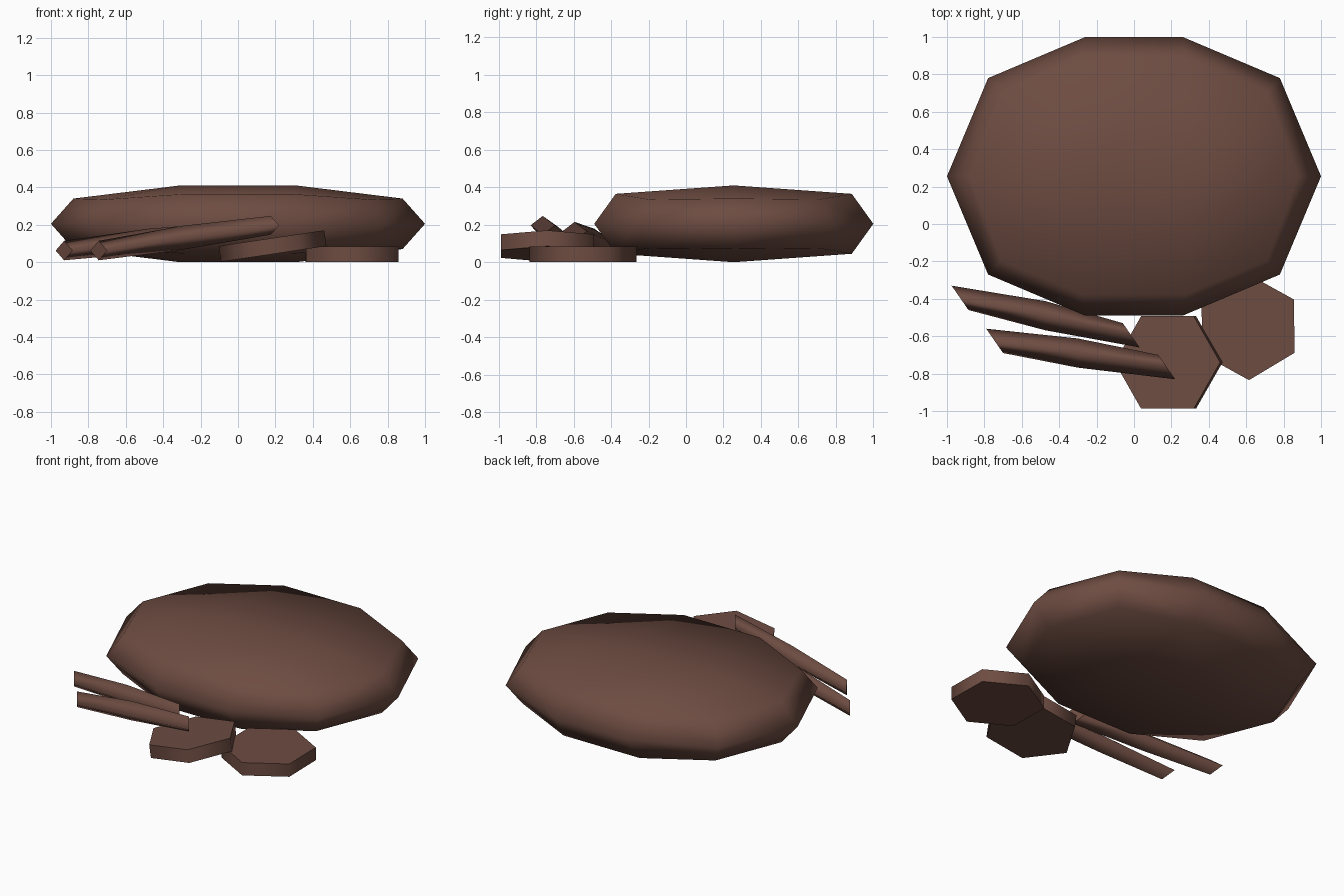
import bpy, bmesh, math
from mathutils import Vector, Matrix

cube = bpy.data.objects.get("Cube")
if cube:
    bpy.data.objects.remove(cube, do_unlink=True)

brown = bpy.data.materials.new("dark_brown")
brown.use_nodes = True
colour = (0.153, 0.072, 0.053, 1)
brown.diffuse_color = colour
brown.node_tree.nodes["Principled BSDF"].inputs["Base Color"].default_value = colour


def finish(name, bm, smooth):
    """Turn a bmesh into an object; smooth is a rule on faces."""
    bmesh.ops.recalc_face_normals(bm, faces=bm.faces)
    for f in bm.faces:
        f.smooth = smooth(f)
    mesh = bpy.data.meshes.new(name)
    bm.to_mesh(mesh)
    bm.free()
    mesh.materials.append(brown)
    obj = bpy.data.objects.new(name, mesh)
    bpy.context.collection.objects.link(obj)
    return obj


# Flattened boulder: rounded block of 3 x 2 x 2 cells.
# Each entry places the cell corner with |column|, |row|, |layer|.
shape = {
    ("in", 0, 1): (0.31, 0, 0.205), ("out", 0, 1): (0.88, 0, 0.135),
    ("in", 1, 1): (0.28, 0.63, 0.16), ("out", 1, 1): (0.71, 0.45, 0.13),
    ("out", 0, 0): (1.0, 0, 0),
    ("in", 1, 0): (0.26, 0.745, 0), ("out", 1, 0): (0.78, 0.525, 0),
}
bm = bmesh.new()
grid = {}
for i in range(4):
    for j in (-1, 0, 1):
        for k in (-1, 0, 1):
            key = ("in" if i in (1, 2) else "out", abs(j), abs(k))
            if key in shape:
                x, y, z = shape[key]
                sx = -1 if i < 2 else 1
                grid[i, j, k] = bm.verts.new((sx * x, j * y + 0.255, k * z + 0.205))


def patch(*keys):
    bm.faces.new([grid[k] for k in keys])


for s in (-1, 1):
    for j in (-1, 0):
        for i in range(3):   # top and bottom
            patch((i, j, s), (i + 1, j, s), (i + 1, j + 1, s), (i, j + 1, s))
    for k in (-1, 0):
        for i in range(3):   # front and back
            patch((i, s, k), (i + 1, s, k), (i + 1, s, k + 1), (i, s, k + 1))
        for j in (-1, 0):    # left and right ends
            e = 0 if s < 0 else 3
            patch((e, j, k), (e, j + 1, k), (e, j + 1, k + 1), (e, j, k + 1))
finish("boulder", bm, lambda f: True)


# Hexagonal slabs, one flat and one leaning
def slab(name, centre, turn, tilt):
    bm = bmesh.new()
    bmesh.ops.create_cone(bm, cap_ends=True, segments=6, radius1=0.285,
                          radius2=0.285, depth=0.085)
    place = (Matrix.Translation(centre) @ Matrix.Rotation(math.radians(tilt), 4, "Y")
             @ Matrix.Rotation(math.radians(turn), 4, "Z"))
    bm.transform(place)
    finish(name, bm, lambda f: len(f.verts) == 4)


slab("flat_slab", (0.61, -0.55, 0.0425), 1, 0)
slab("leaning_slab", (0.185, -0.74, 0.086), 30, -8.5)


# Sticks: diamond section, slanted ends, slightly thicker middle
def stick(name, start, middle, end):
    bm = bmesh.new()
    rings = []
    for p, across, up in ((start, (0.045, -0.065, 0), 0.052),
                          (middle, (0, -0.078, 0), 0.064),
                          (end, (0.045, -0.065, 0), 0.05)):
        p, a, u = Vector(p), Vector(across), Vector((0, 0, up))
        rings.append([bm.verts.new(p + d) for d in (a, u, -a, -u)])
    for r, q in zip(rings, rings[1:]):
        for n in range(4):
            m = (n + 1) % 4
            bm.faces.new((r[n], r[m], q[m], q[n]))
    caps = [bm.faces.new(rings[0]), bm.faces.new(rings[-1])]
    finish(name, bm, lambda f: f not in caps)


stick("front_stick", (-0.745, -0.625, 0.062), (-0.3, -0.69, 0.13), (0.175, -0.765, 0.197))
stick("back_stick", (-0.93, -0.395, 0.062), (-0.475, -0.49, 0.115), (-0.015, -0.595, 0.165))
